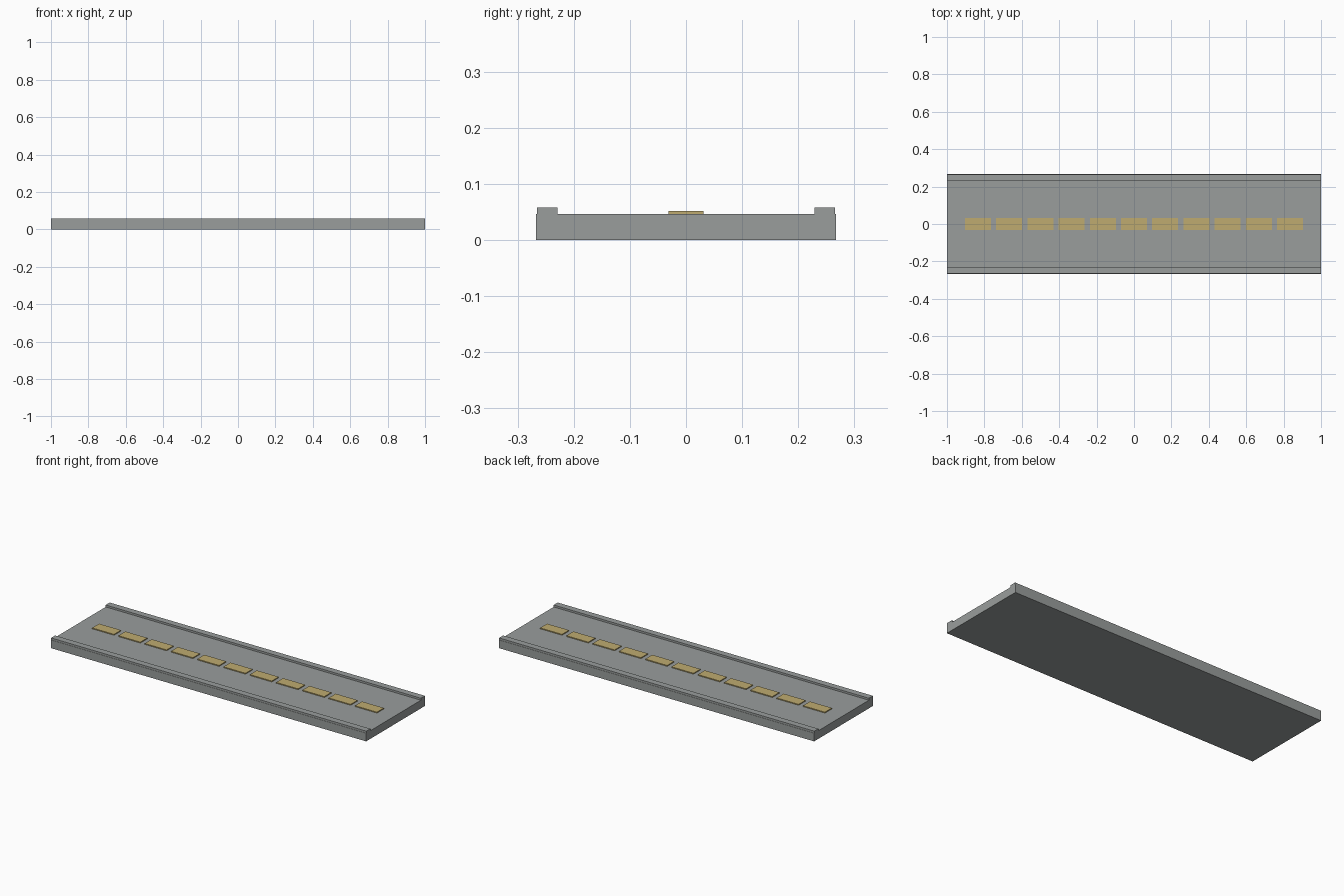
import bpy

if "Cube" in bpy.data.objects:
    bpy.data.objects.remove(bpy.data.objects["Cube"])


def material(name, rgb):
    m = bpy.data.materials.new(name)
    m.diffuse_color = (*rgb, 1.0)
    m.use_nodes = True
    m.node_tree.nodes["Principled BSDF"].inputs["Base Color"].default_value = m.diffuse_color
    return m


def box(name, x, y, z, mat):
    """Axis-aligned box from (min, max) ranges."""
    verts = [(a, b, c) for a in x for b in y for c in z]
    faces = [(0, 1, 3, 2), (4, 6, 7, 5), (0, 4, 5, 1),
             (2, 3, 7, 6), (0, 2, 6, 4), (1, 5, 7, 3)]
    me = bpy.data.meshes.new(name)
    me.from_pydata(verts, [], faces)
    me.materials.append(mat)
    ob = bpy.data.objects.new(name, me)
    bpy.context.collection.objects.link(ob)
    return ob


concrete = material("concrete grey", (0.32, 0.34, 0.335))
paint = material("dull yellow paint", (0.52, 0.41, 0.16))

DECK_TOP = 0.0467

# Road slab
box("road_deck", (-1, 1), (-0.267, 0.267), (0, DECK_TOP), concrete)

# Raised kerbs along both long edges
for side, y in (("front", (-0.2655, -0.229)), ("back", (0.229, 0.2655))):
    box(side + "_kerb", (-1, 1), y, (DECK_TOP - 0.005, 0.058), concrete)

# Dashed centre line
for i in range(11):
    cx = (i - 5) * 0.1668
    box(f"lane_dash_{i + 1}", (cx - 0.0695, cx + 0.0695),
        (-0.0315, 0.0315), (DECK_TOP - 0.003, 0.052), paint)
